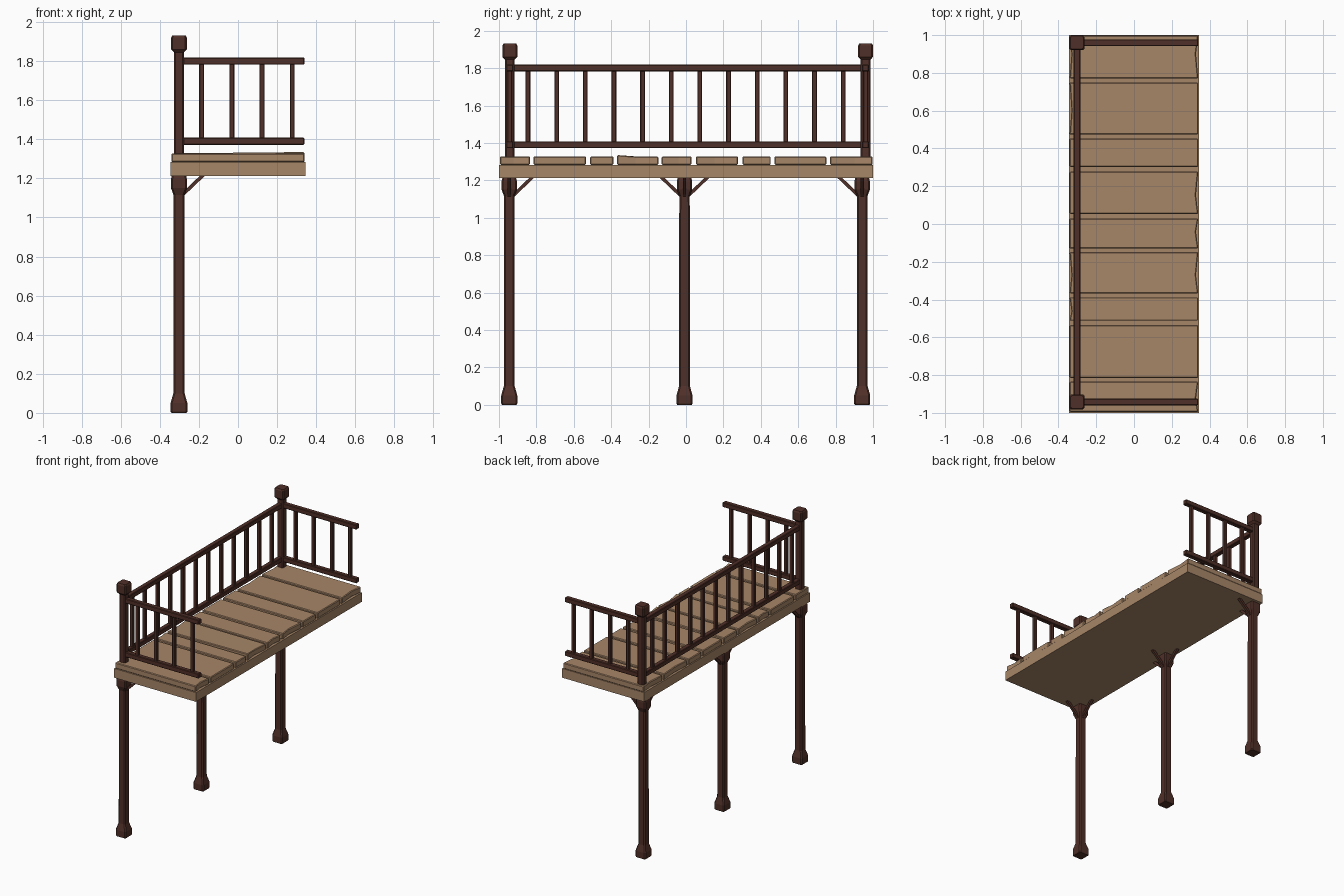
import bpy, bmesh, random
from mathutils import Vector

if "Cube" in bpy.data.objects:
    bpy.data.objects.remove(bpy.data.objects["Cube"])

random.seed(4)

def material(name, rgb):
    m = bpy.data.materials.new(name)
    m.diffuse_color = (*rgb, 1)
    m.use_nodes = True
    m.node_tree.nodes["Principled BSDF"].inputs["Base Color"].default_value = m.diffuse_color
    return m

dark = material("dark_wood", (0.08, 0.029, 0.021))
light = material("light_wood", (0.39, 0.24, 0.14))

def finish(name, bm, mat, bevel=0):
    bmesh.ops.recalc_face_normals(bm, faces=bm.faces)
    me = bpy.data.meshes.new(name)
    bm.to_mesh(me)
    bm.free()
    me.materials.append(mat)
    ob = bpy.data.objects.new(name, me)
    bpy.context.collection.objects.link(ob)
    if bevel:
        b = ob.modifiers.new("bevel", 'BEVEL')
        b.width, b.segments = bevel, 1
    return ob

def box(name, lo, hi, mat, bevel=0):
    bm = bmesh.new()
    bmesh.ops.create_cube(bm, size=1)
    lo, hi = Vector(lo), Vector(hi)
    for v in bm.verts:
        v.co = (lo + hi) / 2 + v.co * (hi - lo)
    return finish(name, bm, mat, bevel)

def post(name, x, y, profile):
    """Chamfered square post; profile is (z, half width) pairs."""
    bm = bmesh.new()
    rings = []
    for z, h in profile:
        c = h - 0.008
        pts = [(h, -c), (h, c), (c, h), (-c, h), (-h, c), (-h, -c), (-c, -h), (c, -h)]
        rings.append([bm.verts.new((x + a, y + b, z)) for a, b in pts])
    for r, s in zip(rings, rings[1:]):
        for i in range(8):
            j = (i + 1) % 8
            bm.faces.new((r[i], r[j], s[j], s[i]))
    bm.faces.new(rings[0])
    bm.faces.new(rings[-1])
    return finish(name, bm, dark)

def brace(name, start, end, w=0.018):
    start, end = Vector(start), Vector(end)
    d = end - start
    bm = bmesh.new()
    bmesh.ops.create_cube(bm, size=1)
    rot = d.to_track_quat('Z', 'Y')
    for v in bm.verts:
        v.co = (start + end) / 2 + rot @ Vector((v.co.x * w, v.co.y * w, v.co.z * d.length))
    return finish(name, bm, dark)

# deck base
box("deck_base", (-0.345, -1, 1.213), (0.345, 1, 1.283), light)

# planks with uneven ends
planks = [(-0.995, -0.835), (-0.815, -0.535), (-0.512, -0.388), (-0.368, -0.148),
          (-0.13, 0.03), (0.054, 0.278), (0.302, 0.453), (0.473, 0.75), (0.77, 0.998)]
for n, (y0, y1) in enumerate(planks):
    ym = y0 + (y1 - y0) * random.uniform(0.4, 0.6)
    dent_l, dent_r = random.choice((0, 0.01)), random.choice((0.0, 0.012))
    outline = [(-0.341, y0), (0.34, y0), (0.34 - dent_r, ym), (0.34, y1),
               (-0.341, y1), (-0.341 + dent_l, ym)]
    bm = bmesh.new()
    f = bm.faces.new([bm.verts.new((x, y, 1.283)) for x, y in outline])
    top = bmesh.ops.extrude_face_region(bm, geom=[f])["geom"]
    for v in [g for g in top if isinstance(g, bmesh.types.BMVert)]:
        v.co.z = 1.328
        if n == 3 and v.co.x > 0.3 and v.co.y < y0 + 0.01:
            v.co.z += 0.007
    finish(f"plank_{n + 1}", bm, light, 0.005)

# support posts and their braces
PX = -0.302
leg = [(0, 0.039), (0.006, 0.043), (0.05, 0.043), (0.1, 0.029), (1.115, 0.028),
       (1.15, 0.041), (1.195, 0.041), (1.213, 0.037)]
for n, (y, sides) in enumerate([(-0.945, (1,)), (-0.008, (-1, 1)), (0.942, (-1,))]):
    post(f"support_post_{n + 1}", PX, y, leg)
    for s in sides:
        brace(f"long_brace_{n + 1}", (PX, y + s * 0.02, 1.118), (PX, y + s * 0.125, 1.218))
    brace(f"cross_brace_{n + 1}", (PX + 0.02, y, 1.118), (PX + 0.125, y, 1.218))

# railing: corner posts, rails and balusters
Y0, Y1 = -0.942, 0.96
newel = [(1.28, 0.026), (1.845, 0.026), (1.86, 0.04), (1.92, 0.04), (1.932, 0.034)]
B, R = 0.0125, 0.018
for side, y in (("front", Y0), ("back", Y1)):
    post(f"{side}_corner_post", PX, y, newel)
    for z in (1.39, 1.80):
        box(f"{side}_rail", (PX, y - R, z - R), (0.34, y + R, z + R), dark, 0.004)
    for i in range(4):
        x = -0.186 + i * 0.1545
        box(f"{side}_baluster", (x - B, y - B, 1.39), (x + B, y + B, 1.80), dark, 0.003)
for z in (1.39, 1.80):
    box("long_rail", (PX - R, Y0, z - R), (PX + R, Y1, z + R), dark, 0.004)
for i in range(12):
    y = -0.845 + i * 0.1532
    box("long_baluster", (PX - B, y - B, 1.39), (PX + B, y + B, 1.80), dark, 0.003)
